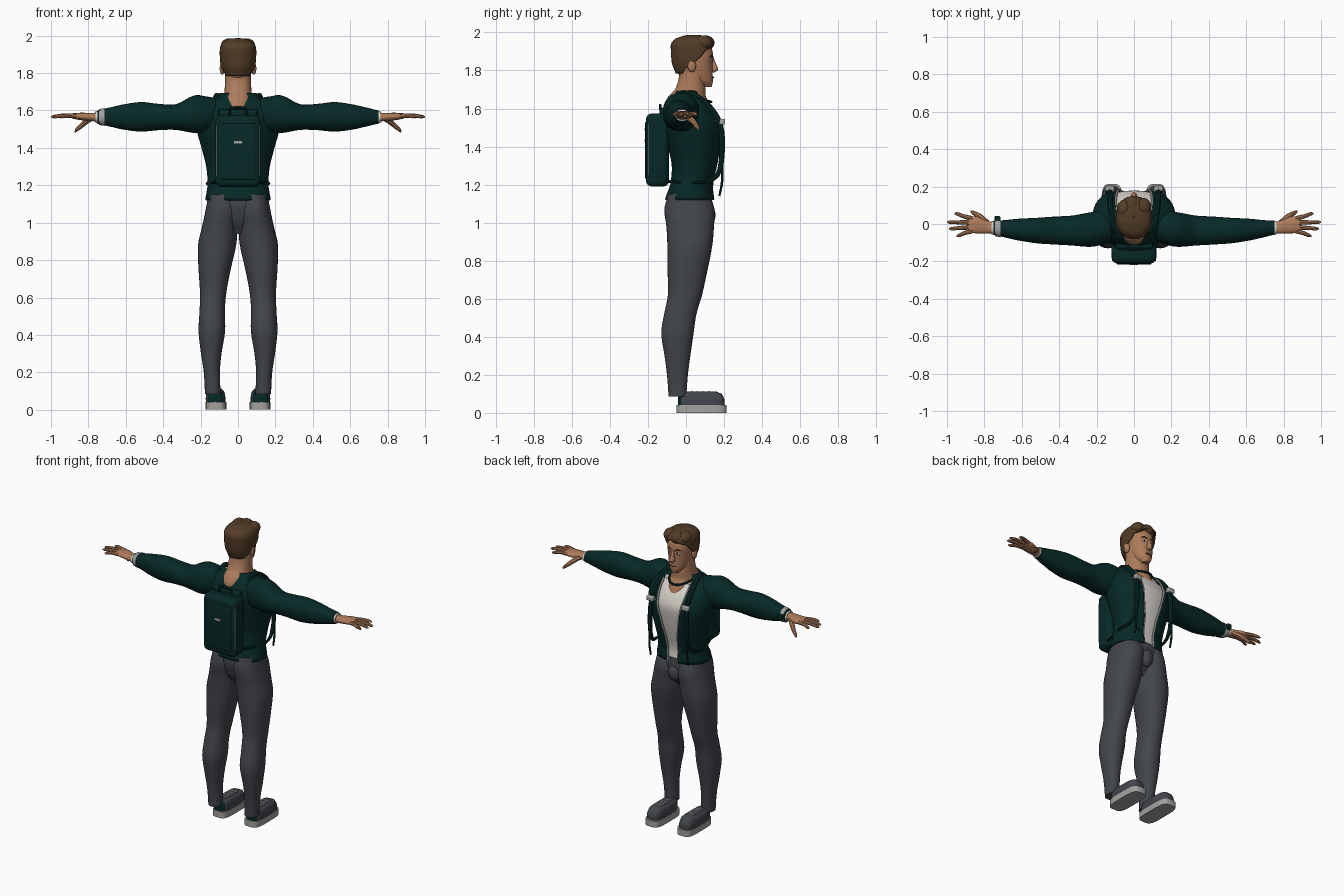
import bpy, bmesh
from math import sin, cos, radians, pi, copysign
from mathutils import Matrix, Vector

cube = bpy.data.objects.get("Cube")
if cube:
    bpy.data.objects.remove(cube)


def material(name, r, g, b):
    m = bpy.data.materials.new(name)
    m.use_nodes = True
    m.diffuse_color = (r, g, b, 1)
    node = next(n for n in m.node_tree.nodes if n.type == 'BSDF_PRINCIPLED')
    node.inputs["Base Color"].default_value = (r, g, b, 1)
    node.inputs["Roughness"].default_value = .8
    return m


SKIN = material("warm skin", .42, .2, .105)
HAIR = material("brown hair", .085, .045, .02)
GREEN = material("dark green cloth", .002, .022, .02)
GREY = material("slate grey cloth", .055, .06, .07)
WHITE = material("off white cloth", .68, .65, .6)
SOLE = material("pale grey rubber", .36, .36, .35)
DARK = material("near black", .012, .01, .009)


def finish(name, bm, *mats):
    bmesh.ops.recalc_face_normals(bm, faces=bm.faces)
    mesh = bpy.data.meshes.new(name)
    bm.to_mesh(mesh)
    bm.free()
    for m in mats:
        mesh.materials.append(m)
    ob = bpy.data.objects.new(name, mesh)
    bpy.context.collection.objects.link(ob)
    return ob


def smooth_rows(rows, steps=4):
    """Catmull-Rom resampling of equally long tuples."""
    out = []
    for i in range(len(rows) - 1):
        a, b, c, d = (rows[max(0, min(len(rows) - 1, i + k))] for k in (-1, 0, 1, 2))
        for j in range(steps):
            t = j / steps
            out.append(tuple(q + t * (r - p + t * (2*p - 5*q + 4*r - s + t * (3*q - p - 3*r + s))) / 2
                             if k else q + t * (r - q)
                             for k, (p, q, r, s) in enumerate(zip(a, b, c, d))))
    return out + [tuple(rows[-1])]


def section(row, angle, power):
    """Point of a superellipse; angle zero looks along the second axis."""
    u, v = sin(angle), cos(angle)
    e = 2 / power
    return (row[1] + row[3] * copysign(abs(u) ** e, u), row[2] + row[4] * copysign(abs(v) ** e, v))


def loft(name, rows, mat, axis='Z', side=1, power=2.2, seg=36, mats=()):
    """Skin of cross-sections (position, centre, centre, radius, radius[, opening in degrees])."""
    bm, rings, is_open = bmesh.new(), [], len(rows[0]) > 5
    for row in smooth_rows(rows):
        gap = radians(max(0, row[5])) if is_open else 0
        ring = []
        for i in range(seg + is_open):
            p, q = section(row, gap + (2 * pi - 2 * gap) * i / seg, power)
            co = (p, q, row[0]) if axis == 'Z' else (row[0], p, q)
            ring.append(bm.verts.new((co[0] * side, co[1], co[2])))
        rings.append(ring)
    for a, b in zip(rings, rings[1:]):
        for i in range(seg):
            j = (i + 1) % len(a)
            bm.faces.new((a[i], a[j], b[j], b[i]))
    if is_open:
        bmesh.ops.remove_doubles(bm, verts=bm.verts, dist=.0001)
    else:
        bm.faces.new(rings[0])
        bm.faces.new(rings[-1])
    ob = finish(name, bm, mat, *mats)
    if is_open:
        mod = ob.modifiers.new("thickness", 'SOLIDIFY')
        mod.thickness, mod.offset = .01, 0
    return ob


def tube(name, points, mat, side=1):
    """Round cord through points (x, y, z, radius)."""
    data = bpy.data.curves.new(name, 'CURVE')
    data.dimensions, data.bevel_depth, data.bevel_resolution = '3D', 1, 2
    data.use_fill_caps = True
    path = smooth_rows(points)
    spline = data.splines.new('POLY')
    spline.points.add(len(path) - 1)
    for p, (x, y, z, r) in zip(spline.points, path):
        p.co, p.radius = (x * side, y, z, 1), r
    tmp = bpy.data.objects.new(name + " path", data)
    bpy.context.collection.objects.link(tmp)
    mesh = bpy.data.meshes.new_from_object(tmp.evaluated_get(bpy.context.evaluated_depsgraph_get()))
    bpy.data.objects.remove(tmp)
    bm = bmesh.new()
    bm.from_mesh(mesh)
    bpy.data.meshes.remove(mesh)
    for f in bm.faces:
        f.material_index = 0
    return finish(name, bm, mat)


def ball(name, centre, radii, mat):
    bm = bmesh.new()
    bmesh.ops.create_uvsphere(bm, u_segments=20, v_segments=12, radius=1,
                              matrix=Matrix.Translation(centre) @ Matrix.Diagonal((*radii, 1)))
    return finish(name, bm, mat)


def box(name, centre, size, mat, bevel=0):
    bm = bmesh.new()
    bmesh.ops.create_cube(bm, size=1, matrix=Matrix.Translation(centre) @ Matrix.Diagonal((*size, 1)))
    if bevel:
        bmesh.ops.bevel(bm, geom=bm.edges[:], offset=bevel, segments=4, profile=.5, affect='EDGES')
    return finish(name, bm, mat)


# Torso: open jacket over a shirt
TORSO = [(1.12, 0, .02, .17, .125, 10), (1.2, 0, .03, .158, .108, 11), (1.3, 0, .045, .165, .115, 13),
         (1.4, 0, .045, .19, .135, 17), (1.5, 0, .04, .215, .15, 20), (1.58, 0, .02, .21, .135, 24),
         (1.64, 0, .01, .17, .1, 32), (1.69, 0, .015, .095, .065, 60)]
loft("jacket_body", TORSO, GREEN, power=2.3, seg=60)
loft("shirt", [(z, x, y, rx - .012, ry - .012) for z, x, y, rx, ry, g in TORSO[:-1]], WHITE, power=2.3)
for s, label in ((1, "left"), (-1, "right")):
    edge = [(*section(r, radians(r[5]), 2.3), r[0], .006) for r in TORSO[:-1]]
    tube(label + "_jacket_zip", edge, WHITE, s)
    tube(label + "_chest_zip", [(.1, .178, 1.52, .004), (.15, .155, 1.54, .004)], SOLE, s)
    tube(label + "_pocket_edge", [(.07, .14, 1.2, .006), (.13, .11, 1.26, .006)], GREEN, s)

# Pelvis
loft("trouser_seat", [(.94, 0, .015, .05, .06), (1, 0, .02, .11, .1), (1.08, 0, .02, .16, .12),
                      (1.14, 0, .02, .16, .115)], GREY)
ball("trouser_fly", (0, .115, 1.04), (.045, .04, .06), GREY)

LEG = [(.085, .135, -.045, .042, .047), (.2, .14, -.045, .043, .055), (.3, .143, -.045, .055, .068),
       (.42, .14, -.045, .071, .085), (.52, .138, -.03, .068, .085), (.62, .133, -.005, .07, .09),
       (.75, .125, .008, .086, .105), (.88, .112, .02, .102, .118), (.98, .097, .022, .095, .125),
       (1.07, .083, .018, .09, .132), (1.15, .08, .015, .08, .11)]
ARM = [(.08, -.01, 1.58, .07, .08), (.17, -.02, 1.58, .09, .095), (.235, -.03, 1.58, .092, .1),
       (.33, -.035, 1.565, .08, .069), (.42, -.035, 1.565, .075, .07), (.52, -.035, 1.566, .068, .079),
       (.62, -.03, 1.565, .058, .066), (.7, -.025, 1.565, .045, .048), (.75, -.02, 1.565, .038, .036)]
PALM = [(.74, -.02, 1.565, .03, .025), (.78, -.018, 1.565, .034, .022),
        (.84, -.005, 1.568, .045, .02), (.885, -.005, 1.57, .043, .015)]
FINGERS = {"index": (.03, .96, .055), "middle": (.008, 1, .01), "ring": (-.017, .99, -.025),
           "little": (-.038, .95, -.062)}
STRAP = [(.09, -.12, 1.56, .014), (.11, -.02, 1.675, .014), (.125, .08, 1.65, .014),
         (.13, .17, 1.54, .015), (.135, .19, 1.4, .015), (.14, .165, 1.25, .012),
         (.165, .06, 1.21, .008), (.11, -.12, 1.22, .008)]

for s, label in ((1, "left"), (-1, "right")):
    # Leg and shoe
    loft(label + "_trouser_leg", LEG, GREY, side=s)
    loft(label + "_shoe_sole", [(0, .118, .082, .056, .132), (.042, .118, .082, .056, .132)], SOLE, side=s, power=4)
    shoe = loft(label + "_shoe_upper", [(.04, .12, .08, .052, .122), (.07, .12, .08, .052, .122),
                                        (.1, .12, .075, .045, .112), (.113, .12, .07, .03, .09)],
                GREY, side=s, power=3.5, mats=[GREEN])
    for f in shoe.data.polygons:
        f.material_index = int(f.center.y < -.025)
    for k in range(4):
        y = .03 + .03 * k
        tube(label + "_shoe_lace", [(.095, y, .112, .004), (.145, y, .112, .004)], WHITE, s)
    # Sleeve, cuff and hand
    loft(label + "_sleeve", ARM, GREEN, 'X', s)
    loft(label + "_shirt_cuff", [(.74, -.02, 1.565, .035, .032), (.762, -.02, 1.565, .035, .031)], WHITE, 'X', s)
    loft(label + "_palm", PALM, SKIN, 'X', s)
    for finger, (base, x, y) in FINGERS.items():
        tube(f"{label}_{finger}_finger", [(.865, base, 1.57, .013), ((x + .87) / 2, (base + y) / 2, 1.573, .011),
                                          (x - .012, y, 1.567, .009), (x, y, 1.566, .004)], SKIN, s)
    tube(label + "_thumb", [(.785, .005, 1.56, .018), (.825, .04, 1.53, .015), (.86, .06, 1.5, .011),
                            (.872, .068, 1.487, .005)], SKIN, s)
    # Backpack strap with its buckle and loose end
    tube(label + "_shoulder_strap", STRAP, GREEN, s)
    box(label + "_strap_buckle", (s * .13, .19, 1.53), (.05, .03, .03), SOLE, .006)
    tube(label + "_strap_tail", [(.137, .19, 1.35, .008), (.14, .19, 1.22, .007), (.14, .175, 1.14, .006)], GREEN, s)
    tube(label + "_backpack_piping", [(.113, -.195, 1.25, .004), (.113, -.195, 1.52, .004)], SOLE, s)
    # Face
    ball(label + "_ear", (s * .084, .03, 1.825), (.014, .022, .034), SKIN)
    ball(label + "_eye", (s * .032, .129, 1.85), (.014, .008, .007), WHITE)
    ball(label + "_iris", (s * .031, .134, 1.85), (.006, .005, .006), DARK)
    tube(label + "_eyebrow", [(.014, .141, 1.87, .005), (.035, .134, 1.876, .005), (.054, .117, 1.868, .003)], HAIR, s)

# Watch on one wrist
loft("watch_band", [(.715, -.024, 1.565, .047, .047), (.742, -.021, 1.565, .044, .043)], SOLE, 'X', -1)
box("watch_case", (-.73, .03, 1.57), (.03, .024, .034), GREEN, .005)

# Neck and head
loft("neck", [(1.57, 0, .02, .07, .125), (1.62, 0, .01, .084, .12), (1.66, 0, .005, .08, .1),
              (1.7, 0, .022, .072, .08), (1.76, 0, .03, .07, .068), (1.82, 0, .03, .068, .068)], SKIN)
tube("neck_cord", [(.085 * sin(a), .01 + .122 * cos(a), 1.635 + .03 * (1 - cos(a)), .007)
                   for a in (radians(d) for d in range(-75, 76, 25))], GREEN)
loft("head", [(1.713, 0, .105, .022, .03), (1.74, 0, .075, .048, .066), (1.78, 0, .05, .066, .09),
              (1.83, 0, .04, .076, .1), (1.88, 0, .04, .079, .103), (1.93, 0, .035, .075, .095),
              (1.96, 0, .035, .05, .065)], SKIN)
loft("nose", [(1.79, 0, .14, .01, .012), (1.803, 0, .146, .017, .023), (1.83, 0, .142, .011, .018),
              (1.865, 0, .136, .008, .01)], SKIN, seg=16)
ball("mouth", (0, .136, 1.763), (.024, .009, .008), SKIN)
tube("mouth_line", [(-.021, .14, 1.763, .002), (0, .146, 1.763, .002), (.021, .14, 1.763, .002)], DARK)

# Swept hair, open around the face
loft("hair", [(1.785, 0, .04, .072, .09, 128), (1.83, 0, .04, .086, .107, 98), (1.87, 0, .037, .091, .11, 72),
              (1.91, 0, .035, .093, .11, 50), (1.94, 0, .035, .09, .108, 0), (1.965, 0, .038, .074, .088, 0),
              (1.98, 0, .04, .035, .045, 0), (1.982, 0, .04, .002, .002, 0)], HAIR, seg=40)
for x, y, r in ((.05, .09, .042), (-.01, .1, .045), (-.05, .08, .042), (-.03, .02, .05)):
    ball("hair_lock", (x, y, 1.945), (r, .05, .04), HAIR)

# Backpack
box("backpack_body", (0, -.15, 1.382), (.24, .12, .384), GREEN, .03)
box("backpack_pocket", (0, -.206, 1.38), (.19, .02, .3), GREEN, .008)
box("backpack_flap_seam", (0, -.214, 1.49), (.17, .006, .012), GREEN)
box("backpack_tag", (0, -.217, 1.43), (.045, .004, .014), SOLE)
box("backpack_yoke", (0, -.115, 1.575), (.2, .04, .06), GREEN, .015)
tube("backpack_handle", [(-.05, -.13, 1.56, .008), (-.04, -.135, 1.61, .008), (.04, -.135, 1.61, .008),
                         (.05, -.13, 1.56, .008)], GREEN)

# Smooth shading with sharp edges kept
bpy.ops.object.select_all(action='DESELECT')
for ob in bpy.context.collection.objects:
    if ob.type == 'MESH':
        ob.select_set(True)
        bpy.context.view_layer.objects.active = ob
bpy.ops.object.shade_smooth_by_angle(angle=radians(40))
